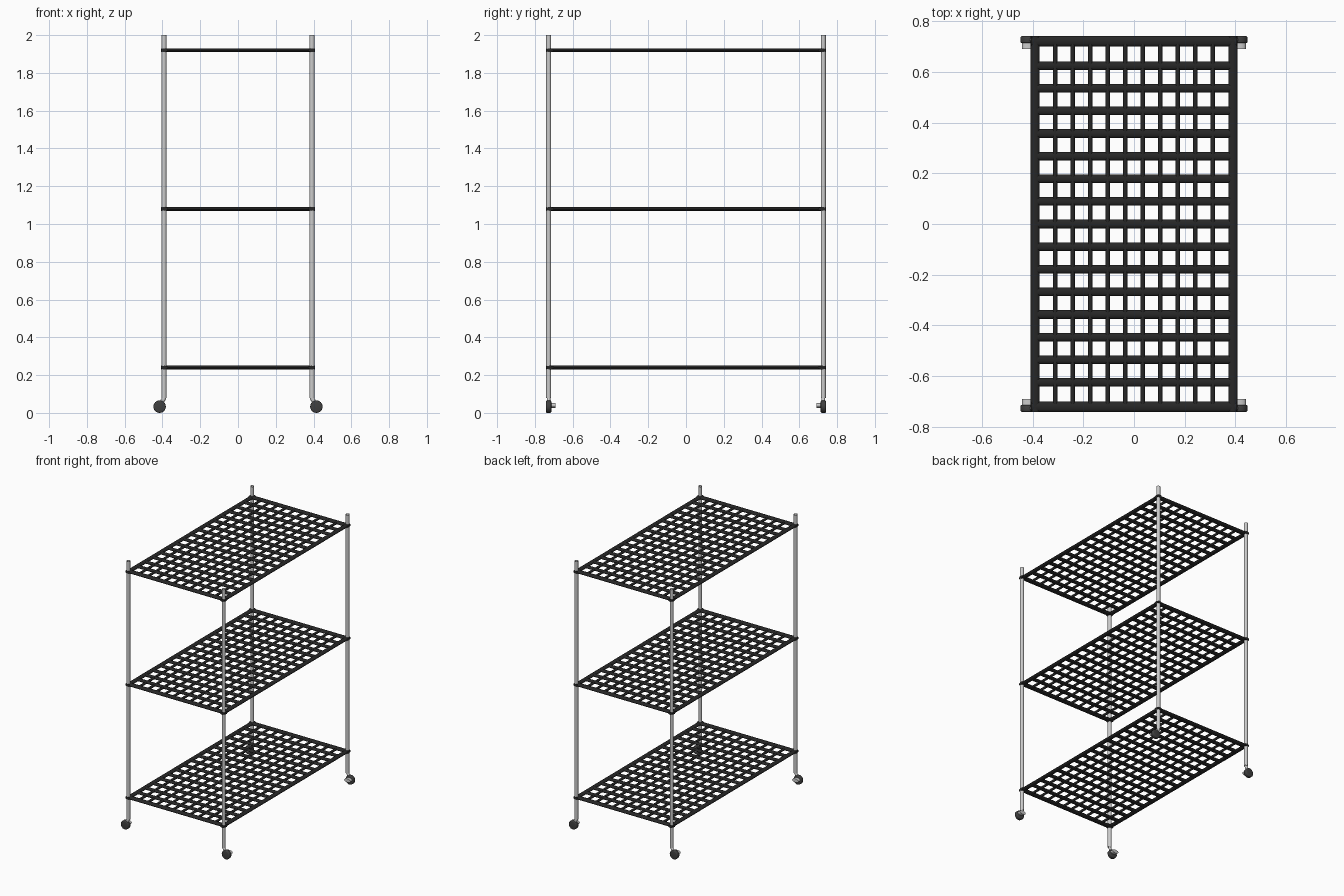
import bpy, bmesh, math
from mathutils import Matrix, Vector

if "Cube" in bpy.data.objects:
    bpy.data.objects.remove(bpy.data.objects["Cube"])


def paint(name, value):
    m = bpy.data.materials.new(name)
    m.diffuse_color = (value, value, value, 1)
    m.use_nodes = True
    m.node_tree.nodes["Principled BSDF"].inputs["Base Color"].default_value = m.diffuse_color
    return m


black = paint("black_coating", 0.02)
rubber = paint("rubber", 0.05)


def rod(bm, a, b, half_w, half_h, sides=12, caps=True):
    """Elliptical rod from a to b; half_w is sideways, half_h is upwards."""
    a, b = Vector(a), Vector(b)
    d = (b - a).normalized()
    ref = Vector((0, 1, 0)) if abs(d.z) > 0.7 else Vector((0, 0, 1))
    side = d.cross(ref).normalized()
    up = side.cross(d)
    rot = Matrix((side, up, d)).transposed().to_4x4()
    mat = Matrix.Translation((a + b) / 2) @ rot @ Matrix.Diagonal((half_w, half_h, 1, 1))
    bmesh.ops.create_cone(bm, cap_ends=caps, segments=sides, radius1=1, radius2=1,
                          depth=(b - a).length, matrix=mat)


def finish(bm, name, mat=None):
    me = bpy.data.meshes.new(name)
    bmesh.ops.recalc_face_normals(bm, faces=bm.faces)
    for f in bm.faces:
        f.smooth = True
    for e in bm.edges:
        if len(e.link_faces) == 2 and e.calc_face_angle() > math.radians(50):
            e.smooth = False
    bm.to_mesh(me)
    bm.free()
    ob = bpy.data.objects.new(name, me)
    if mat:
        me.materials.append(mat)
    bpy.context.collection.objects.link(ob)
    return ob


# Wire shelves: border rods, long wires and wider cross wires
HX, HY = 0.407, 0.742
for level, z in zip(("bottom", "middle", "top"), (0.24, 1.08, 1.92)):
    bm = bmesh.new()
    for s in (-1, 1):
        rod(bm, (s * 0.39, -HY, z), (s * 0.39, HY, z), 0.0175, 0.010)
        rod(bm, (-HX, s * 0.721, z), (HX, s * 0.721, z), 0.021, 0.010)
    for i in range(10):
        x = (i - 4.5) * 0.0691
        rod(bm, (x, -0.72, z), (x, 0.72, z), 0.009, 0.009)
    for j in range(-7, 8):
        y = j * 0.0892
        rod(bm, (-0.39, y, z), (0.39, y, z), 0.017, 0.009)
    finish(bm, level + "_shelf", black)

# Posts and casters at the four corners
for sx, side in ((-1, "left"), (1, "right")):
    for sy, end in ((-1, "front"), (1, "back")):
        tag = end + "_" + side
        px, py = sx * 0.392, sy * 0.727

        bm = bmesh.new()
        rod(bm, (px, py, 0.08), (px, py, 2.0), 0.0135, 0.0135, 16, caps=False)
        finish(bm, tag + "_post")

        # wheel with rounded tread, axis along y
        wx, wz = sx * 0.415, 0.033
        bm = bmesh.new()
        rod(bm, (wx, py - 0.014, wz), (wx, py + 0.014, wz), 0.033, 0.033, 24)
        rims = [e for e in bm.edges if any(len(f.verts) > 4 for f in e.link_faces)]
        bmesh.ops.bevel(bm, geom=rims, offset=0.006, segments=3, profile=0.5,
                        affect='EDGES')
        finish(bm, tag + "_wheel", rubber)

        # slanted stem joining post and wheel, plus inner hub
        bm = bmesh.new()
        rod(bm, (sx * 0.389, py, 0.082), (wx, py, 0.038), 0.011, 0.009)
        iy = py - sy * 0.012
        rod(bm, (wx, iy, 0.040), (wx, iy - sy * 0.024, 0.040), 0.026, 0.013, 16)
        finish(bm, tag + "_caster_stem")
